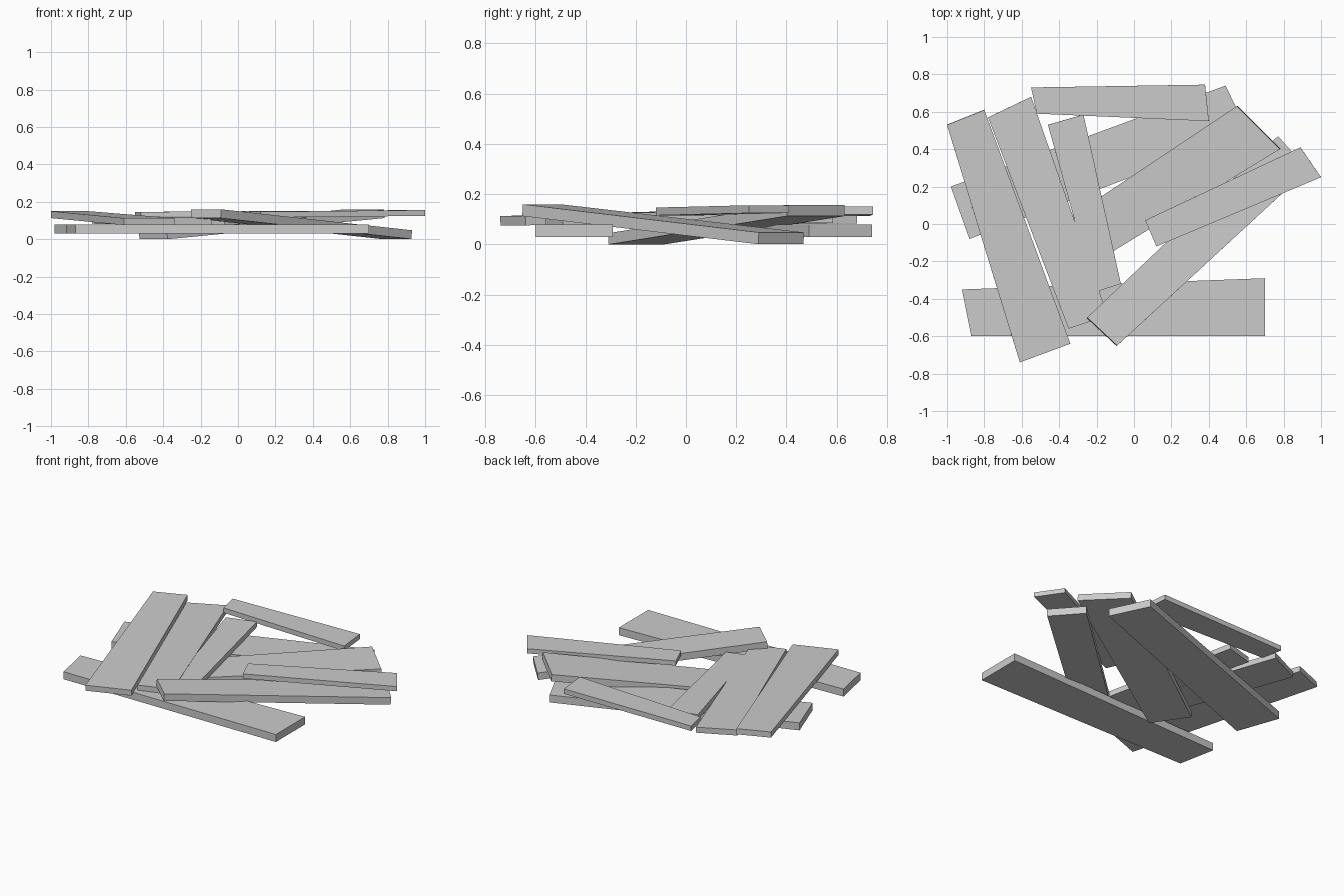
import bpy
import bmesh
from mathutils import Vector

default_cube = bpy.data.objects.get("Cube")
if default_cube:
    bpy.data.objects.remove(default_cube, do_unlink=True)

# One plain grey for all the boards
grey = bpy.data.materials.new("plain_grey")
grey.use_nodes = True
grey_colour = (0.6, 0.6, 0.6, 1.0)
grey.diffuse_color = grey_colour
grey.node_tree.nodes["Principled BSDF"].inputs["Base Color"].default_value = grey_colour


def make_plank(name, start_end, far_end, start_height, far_height, thickness):
    """Board with a sloping top face, thickened downwards along its normal.

    start_end and far_end each hold the two top corners of one sawn end,
    listed so that the four corners run round the outline of the board.
    """
    corners = [Vector((x, y, start_height)) for x, y in start_end]
    corners += [Vector((x, y, far_height)) for x, y in far_end]

    bm = bmesh.new()
    top = bm.faces.new([bm.verts.new(corner) for corner in corners])
    top.normal_update()
    if top.normal.z < 0:
        top.normal_flip()
    down = -top.normal * thickness

    # Pull a copy of the top face down to form the underside and edges
    result = bmesh.ops.extrude_face_region(bm, geom=[top], use_keep_orig=True)
    lower_verts = [item for item in result["geom"]
                   if isinstance(item, bmesh.types.BMVert)]
    bmesh.ops.translate(bm, verts=lower_verts, vec=down)
    bmesh.ops.recalc_face_normals(bm, faces=bm.faces)

    mesh = bpy.data.meshes.new(name)
    bm.to_mesh(mesh)
    bm.free()
    mesh.materials.append(grey)
    plank = bpy.data.objects.new(name, mesh)
    bpy.context.collection.objects.link(plank)
    return plank


# Bottom layer: two flat boards lying across the pile
make_plank("front_base_plank",
           [(-.92, -.35), (-.87, -.6)], [(.7, -.6), (.7, -.29)], .08, .08, .05)
make_plank("back_base_plank",
           [(-.98, .2), (-.88, -.08)], [(.61, .49), (.49, .74)], .08, .08, .05)

# Sloping boards with one end on the ground
make_plank("wide_leaning_plank",
           [(-.53, -.09), (-.38, -.31)], [(.78, .4), (.55, .63)], .045, .158, .045)
make_plank("front_leaning_plank",
           [(-.25, -.5), (-.09, -.65)], [(.93, .29), (.77, .47)], .16, .048, .047)

# Three boards side by side across the base
make_plank("outer_cross_plank",
           [(-1, .53), (-.8, .61)], [(-.34, -.64), (-.61, -.74)], .15, .113, .037)
make_plank("middle_cross_plank",
           [(-.78, .57), (-.55, .68)], [(-.14, -.49), (-.35, -.56)], .12, .115, .037)
make_plank("inner_cross_plank",
           [(-.46, .53), (-.27, .585)], [(-.07, -.32), (-.21, -.365)], .122, .112, .036)

# Loose boards on top
make_plank("back_top_plank",
           [(-.55, .73), (-.52, .59)], [(.4, .55), (.38, .745)], .146, .152, .033)
make_plank("side_top_plank",
           [(.06, .02), (.12, -.12)], [(1, .25), (.89, .41)], .147, .156, .031)
